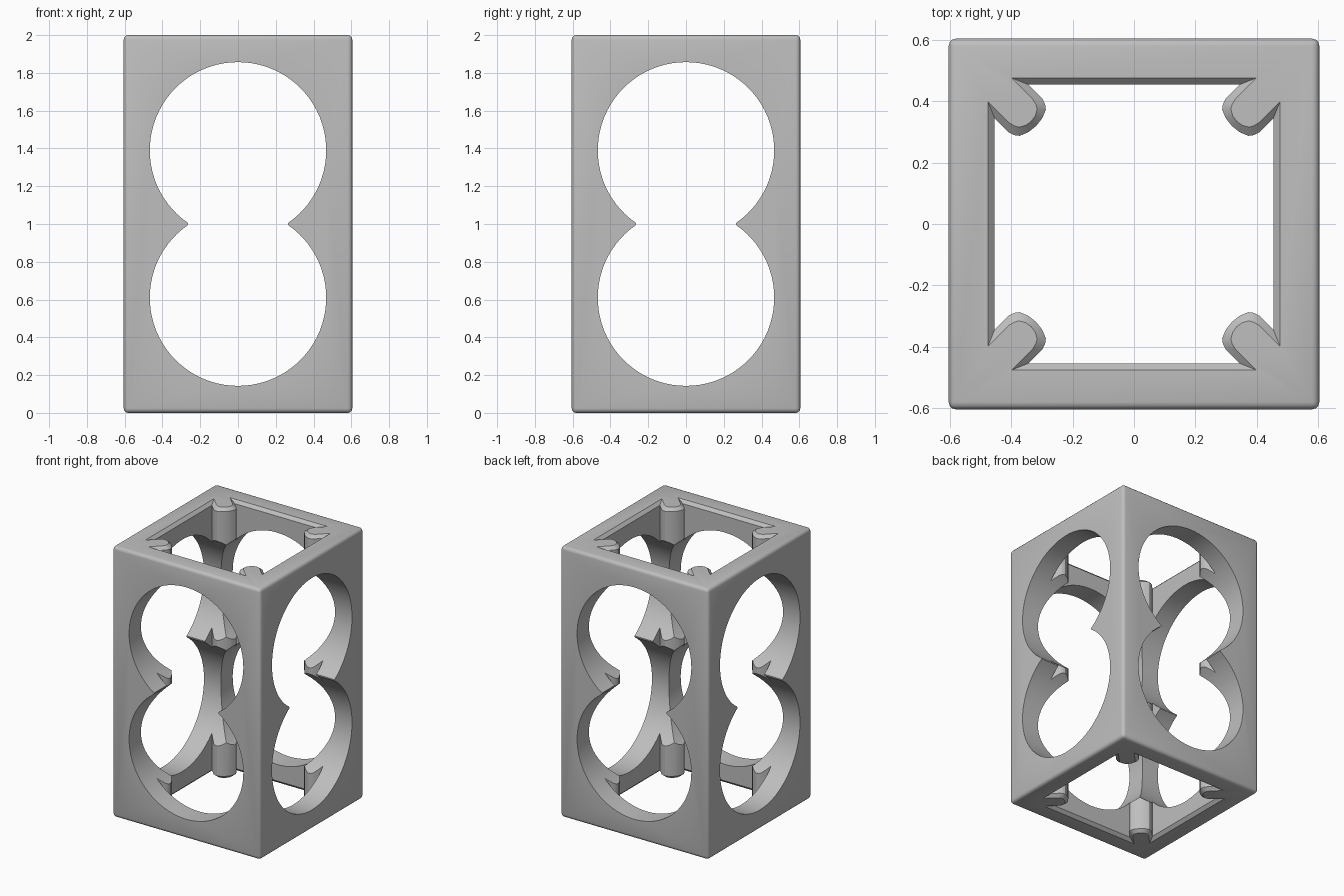
import bpy, bmesh, math

if "Cube" in bpy.data.objects:
    bpy.data.objects.remove(bpy.data.objects["Cube"], do_unlink=True)

HALF, HEIGHT, WALL, EDGE = 0.605, 2.0, 0.455, 0.022


def loft(name, rings):
    """Closed solid through a stack of equal-length point rings."""
    bm = bmesh.new()
    loops = [[bm.verts.new(p) for p in ring] for ring in rings]
    n = len(loops[0])
    for a, b in zip(loops, loops[1:]):
        for i in range(n):
            j = (i + 1) % n
            bm.faces.new((a[i], a[j], b[j], b[i]))
    bm.faces.new(loops[0])
    bm.faces.new(loops[-1])
    bmesh.ops.recalc_face_normals(bm, faces=bm.faces)
    mesh = bpy.data.meshes.new(name)
    bm.to_mesh(mesh)
    bm.free()
    obj = bpy.data.objects.new(name, mesh)
    bpy.context.collection.objects.link(obj)
    return obj


def opening_ring(z, grow):
    """Square opening with a rounded diagonal rib in each corner."""
    w, h = WALL + grow, 0.11 - 1.5 * grow
    side = h / math.sqrt(2)
    corner = [(w - h, w)]
    for k in (1, 0.92, 0.78, 0.42, 0, -0.42, -0.78, -0.92, -1):
        u = 0.452 + grow + 0.022 * abs(k) ** 2 + 0.026 * abs(k) ** 10
        v = k * side
        corner.append(((u - v) / math.sqrt(2), (u + v) / math.sqrt(2)))
    corner.append((w, w - h))
    ring = []
    for _ in range(4):
        ring += [(x, y, z) for x, y in corner]
        corner = [(y, -x) for x, y in corner]
    return ring


def figure_eight():
    """Two overlapping circles with slightly blunted cusps."""
    r, offset, steps = 0.467, 0.39, 64
    start = -math.asin(offset / r) + math.radians(1)
    sweep = math.pi - 2 * start
    upper = [(r * math.cos(start + sweep * i / steps),
              offset + r * math.sin(start + sweep * i / steps)) for i in range(steps + 1)]
    return upper + [(-x, -z) for x, z in upper]


# Outer block with softened edges
bpy.ops.mesh.primitive_cube_add(size=1, location=(0, 0, HEIGHT / 2))
frame = bpy.context.object
frame.name = "pierced_square_frame"
frame.scale = (2 * HALF, 2 * HALF, HEIGHT)
bpy.ops.object.transform_apply(location=True, rotation=False, scale=True)
bevel = frame.modifiers.new("soft_edges", 'BEVEL')
bevel.width = 0.024
bevel.segments = 3

# Vertical shaft, flared at both ends
levels = ((-0.1, EDGE), (0, EDGE), (EDGE, 0),
          (HEIGHT - EDGE, 0), (HEIGHT, EDGE), (HEIGHT + 0.1, EDGE))
cutters = [loft("shaft_cutter", [opening_ring(z, g) for z, g in levels])]

# Double round windows through both pairs of sides
profile = figure_eight()
mid = HEIGHT / 2
cutters.append(loft("front_window_cutter", [[(a, d, mid + b) for a, b in profile] for d in (-1, 1)]))
cutters.append(loft("side_window_cutter", [[(d, a, mid + b) for a, b in profile] for d in (-1, 1)]))

for cutter in cutters:
    cutter.hide_render = True
    mod = frame.modifiers.new(cutter.name, 'BOOLEAN')
    mod.operation = 'DIFFERENCE'
    mod.solver = 'EXACT'
    mod.object = cutter

bpy.context.view_layer.objects.active = frame
for mod in list(frame.modifiers):
    bpy.ops.object.modifier_apply(modifier=mod.name)
for cutter in cutters:
    bpy.data.objects.remove(cutter, do_unlink=True)

# Single grey finish
grey = bpy.data.materials.new("plain_grey")
grey.use_nodes = True
colour = (0.52, 0.52, 0.52, 1)
grey.diffuse_color = colour
grey.node_tree.nodes["Principled BSDF"].inputs["Base Color"].default_value = colour
frame.data.materials.clear()
frame.data.materials.append(grey)

frame.select_set(True)
bpy.ops.object.shade_smooth_by_angle(angle=math.radians(30))
